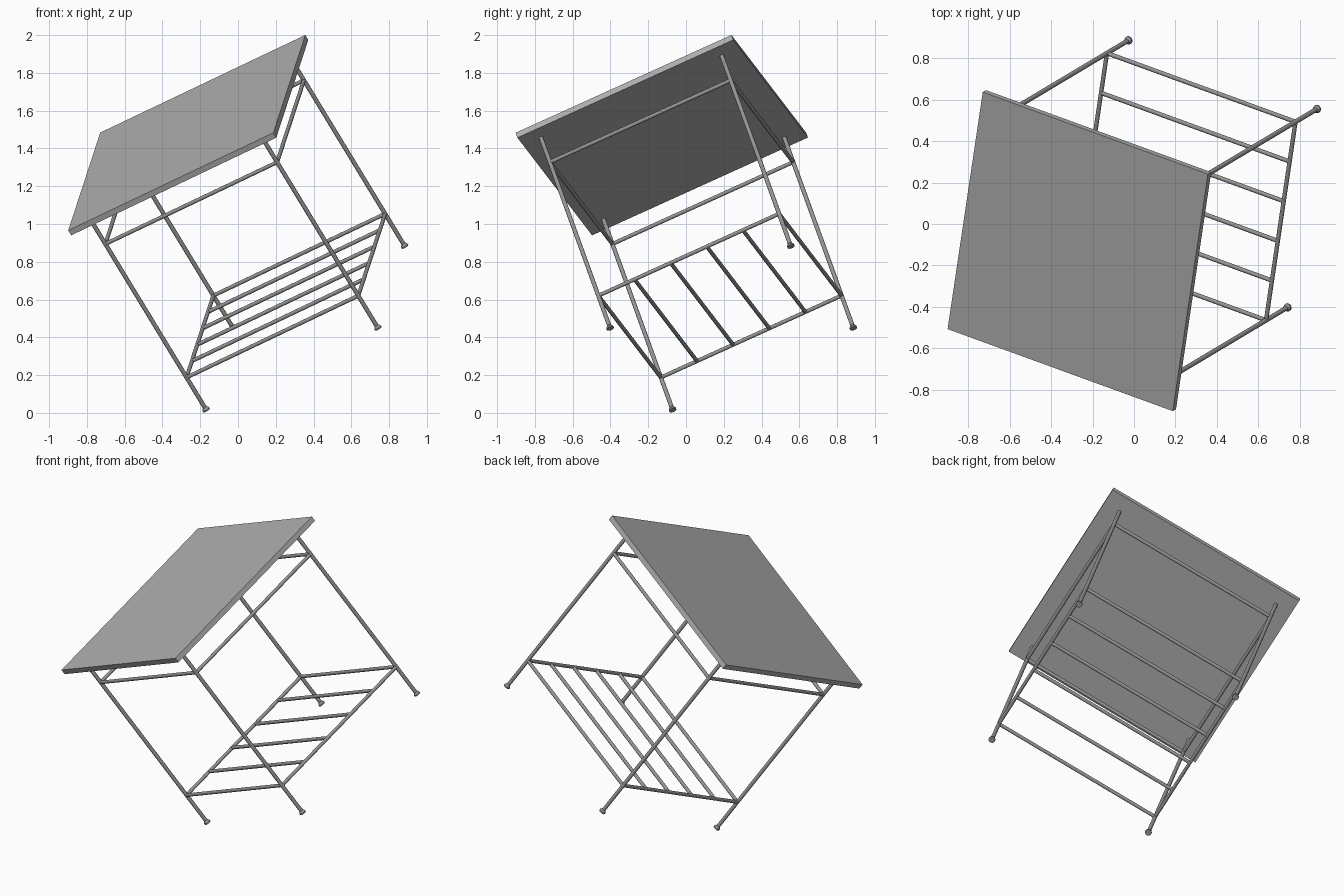
import bpy, bmesh, math
from mathutils import Vector, Matrix

if "Cube" in bpy.data.objects:
    bpy.data.objects.remove(bpy.data.objects["Cube"])

HALF_TOP, HALF_LEG = 0.633, 0.53
TOP_Z, TOP_THICK = 1.27, 0.032
LOW_Z, HIGH_Z = 0.213, 1.079
LEG_R, RAIL_R = 0.0115, 0.0105

# Tilted frame that the whole table sits in
ez_row = Vector((0.857, -0.312, 0.408)).normalized()
up = ez_row.cross(Vector((0.132, 0.903, 0.408))).normalized()
side = up.cross(ez_row)
TILT = Matrix((ez_row, side, up)).transposed().to_4x4()
TILT.translation = (0.359, 0.243, 0.447)


def material(name, v):
    m = bpy.data.materials.new(name)
    m.diffuse_color = (v, v, v, 1)
    m.use_nodes = True
    m.node_tree.nodes["Principled BSDF"].inputs["Base Color"].default_value = m.diffuse_color
    return m


TOP_GREY = material("light grey", 0.42)
FRAME_GREY = material("mid grey", 0.30)


def add_object(name, bm, mat, smooth=False):
    me = bpy.data.meshes.new(name)
    bm.to_mesh(me)
    bm.free()
    me.materials.append(mat)
    ob = bpy.data.objects.new(name, me)
    bpy.context.collection.objects.link(ob)
    ob.matrix_world = TILT
    if smooth:
        bpy.ops.object.select_all(action='DESELECT')
        ob.select_set(True)
        bpy.context.view_layer.objects.active = ob
        bpy.ops.object.shade_smooth_by_angle(angle=math.radians(40))
    return ob


def rod(name, a, b, r1, r2=None):
    a, b = Vector(a), Vector(b)
    d = b - a
    m = Matrix.Translation((a + b) / 2) @ d.to_track_quat('Z', 'Y').to_matrix().to_4x4()
    bm = bmesh.new()
    bmesh.ops.create_cone(bm, cap_ends=True, segments=16, radius1=r1,
                          radius2=r1 if r2 is None else r2, depth=d.length, matrix=m)
    return add_object(name, bm, FRAME_GREY, True)


# Square table top
bm = bmesh.new()
bmesh.ops.create_cube(bm, size=1, matrix=Matrix.Translation((0, 0, TOP_Z - TOP_THICK / 2))
                      @ Matrix.Diagonal((2 * HALF_TOP, 2 * HALF_TOP, TOP_THICK, 1)))
add_object("table_top", bm, TOP_GREY)

# Legs with flared feet
h = HALF_LEG
for x in (-h, h):
    for y in (-h, h):
        rod("leg", (x, y, 0.01), (x, y, TOP_Z - TOP_THICK), LEG_R)
        rod("foot_pad", (x, y, 0), (x, y, 0.008), 0.02)
        rod("foot_flare", (x, y, 0.008), (x, y, 0.02), 0.02, LEG_R)

# Upper and lower frames
for level, z in (("lower", LOW_Z), ("upper", HIGH_Z)):
    for s in (-h, h):
        rod(level + "_long_rail", (-h, s, z), (h, s, z), RAIL_R)
        rod(level + "_side_rail", (s, -h, z), (s, h, z), RAIL_R)

# Shelf slats between the lower side rails
for i in range(1, 5):
    y = -h + 2 * h * i / 5
    rod("shelf_slat", (-h, y, LOW_Z), (h, y, LOW_Z), RAIL_R)
